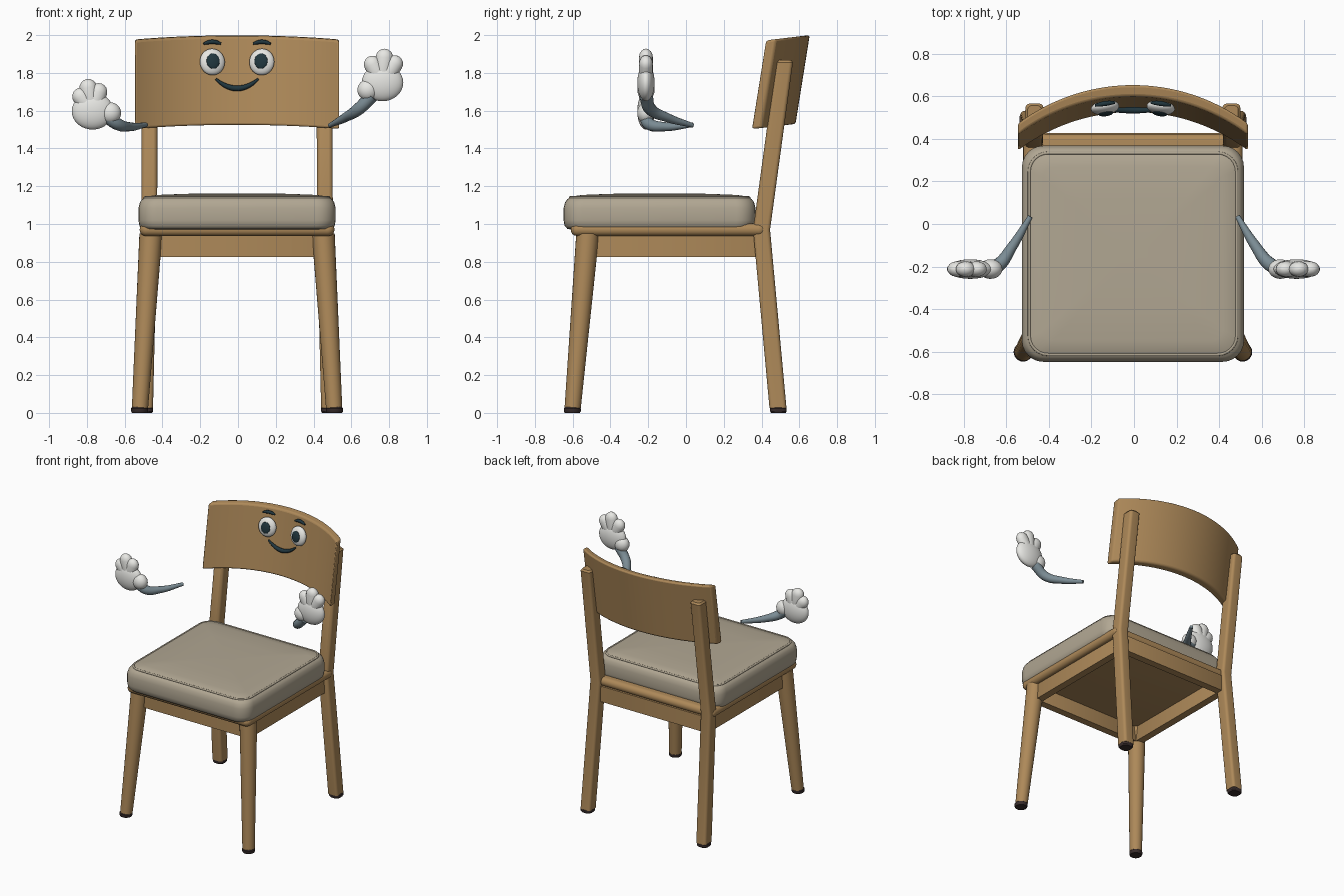
import bpy, bmesh, math
from mathutils import Vector, Euler

if "Cube" in bpy.data.objects:
    bpy.data.objects.remove(bpy.data.objects["Cube"], do_unlink=True)


def material(name, rgb):
    m = bpy.data.materials.new(name)
    m.use_nodes = True
    m.diffuse_color = (*rgb, 1)
    m.node_tree.nodes["Principled BSDF"].inputs["Base Color"].default_value = (*rgb, 1)
    return m


WOOD = material("oak wood", (0.42, 0.25, 0.10))
FABRIC = material("taupe fabric", (0.44, 0.385, 0.29))
RUBBER = material("rubber", (0.04, 0.026, 0.025))
WHITE = material("white", (0.80, 0.80, 0.77))
INK = material("dark teal", (0.015, 0.037, 0.048))
SLEEVE = material("blue grey", (0.20, 0.265, 0.30))


def finish(ob, mat, angle=35):
    ob.data.materials.clear()
    ob.data.materials.append(mat)
    bpy.ops.object.select_all(action="DESELECT")
    ob.select_set(True)
    bpy.context.view_layer.objects.active = ob
    bpy.ops.object.shade_smooth_by_angle(angle=math.radians(angle))
    return ob


def mesh_object(name, bm, mat, angle=35):
    bmesh.ops.recalc_face_normals(bm, faces=bm.faces[:])
    me = bpy.data.meshes.new(name)
    bm.to_mesh(me)
    bm.free()
    ob = bpy.data.objects.new(name, me)
    bpy.context.collection.objects.link(ob)
    return finish(ob, mat, angle)


def rounded_rect(cx, cy, z, hx, hy, r, seg=6):
    """Horizontal ring of points; r equal to hx and hy gives a circle."""
    ring = []
    for k, (sx, sy) in enumerate([(1, 1), (-1, 1), (-1, -1), (1, -1)]):
        for i in range(seg + 1):
            a = (k + i / seg) * math.pi / 2
            ring.append(Vector((cx + sx * (hx - r) + r * math.cos(a),
                                cy + sy * (hy - r) + r * math.sin(a), z)))
    return ring


def loft(name, rings, mat, angle=35):
    bm = bmesh.new()
    rows = [[bm.verts.new(p) for p in ring] for ring in rings]
    n = len(rows[0])
    for a, b in zip(rows, rows[1:]):
        for i in range(n):
            bm.faces.new((a[i], a[(i + 1) % n], b[(i + 1) % n], b[i]))
    bm.faces.new(rows[0][::-1])
    bm.faces.new(rows[-1])
    bmesh.ops.remove_doubles(bm, verts=bm.verts[:], dist=1e-5)
    return mesh_object(name, bm, mat, angle)


def box(name, center, half, mat, bevel=0.008):
    x, y, z = center
    hx, hy, hz = half
    return loft(name, [rounded_rect(x, y, z + s * hz, hx, hy, bevel, 2) for s in (-1, 1)], mat)


def tube(name, points, radii, mat, cyclic=False, smooth=True):
    cu = bpy.data.curves.new(name, "CURVE")
    cu.dimensions = "3D"
    cu.bevel_depth = 1
    cu.bevel_resolution = 4
    cu.use_fill_caps = True
    sp = cu.splines.new("BEZIER" if smooth else "POLY")
    pts = sp.bezier_points if smooth else sp.points
    pts.add(len(points) - 1)
    for p, co, r in zip(pts, points, radii):
        p.radius = r
        if smooth:
            p.co = co
            p.handle_left_type = p.handle_right_type = "AUTO"
        else:
            p.co = (*co, 1)
    sp.use_cyclic_u = cyclic
    ob = bpy.data.objects.new(name, cu)
    bpy.context.collection.objects.link(ob)
    bpy.ops.object.select_all(action="DESELECT")
    ob.select_set(True)
    bpy.context.view_layer.objects.active = ob
    bpy.ops.object.convert(target="MESH")
    return finish(bpy.context.object, mat, 60)


def ball(name, center, scale, mat, rot=(0, 0, 0)):
    bm = bmesh.new()
    bmesh.ops.create_uvsphere(bm, u_segments=28, v_segments=16, radius=1)
    ob = mesh_object(name, bm, mat, 180)
    ob.location, ob.scale, ob.rotation_euler = center, scale, rot
    return ob


before = set(bpy.data.objects)

# Legs and feet
for s, side in ((1, "left"), (-1, "right")):
    loft(f"front_leg_{side}", [rounded_rect(s * x, y, z, r, r, r)
         for x, y, z, r in [(0.514, -0.6, 0.025, 0.043), (0.456, -0.52, 0.95, 0.061)]], WOOD)
    loft(f"front_foot_{side}", [rounded_rect(s * 0.516, -0.602, z, r, r, r)
         for z, r in [(0, 0.04), (0.008, 0.045), (0.024, 0.045), (0.03, 0.04)]], RUBBER)
    path = [(0.487, 0.487, 0.025, 0), (0.465, 0.4, 0.97, 0),
            (0.463, 0.521, 1.855, 0), (0.463, 0.522, 1.868, 0.01)]
    loft(f"rear_leg_{side}", [rounded_rect(s * x, y, z, 0.042 - i, 0.045 - i, 0.02)
         for x, y, z, i in path], WOOD)
    loft(f"rear_foot_{side}", [rounded_rect(s * 0.489, 0.489, z, r, r, 0.03)
         for z, r in [(0, 0.039), (0.008, 0.044), (0.024, 0.044), (0.03, 0.039)]], RUBBER)
    box(f"side_apron_{side}", (s * 0.45, -0.06, 0.885), (0.027, 0.44, 0.059), WOOD)

# Seat base
box("front_apron", (0, -0.515, 0.885), (0.43, 0.027, 0.059), WOOD)
box("rear_apron", (0, 0.4, 0.885), (0.43, 0.027, 0.059), WOOD)
frame_levels = []
for k in range(9):
    a = math.pi * (k / 8 - 0.5)
    inset = 0.03 * (1 - math.cos(a))
    frame_levels.append(rounded_rect(0, -0.093, 0.97 + 0.033 * math.sin(a),
                                     0.516 - inset, 0.517 - inset, 0.04 - inset))
loft("seat_frame", frame_levels, WOOD, 60)

# Cushion with piping
loft("cushion", [rounded_rect(0, -0.14, z, 0.522 - i, 0.508 - i, max(0.1 - 0.5 * i, 0.03))
     for i, z in [(0.06, 0.968), (0.02, 0.974), (0.005, 0.99), (0, 1.02), (0, 1.085),
                  (0.008, 1.115), (0.02, 1.132), (0.045, 1.146), (0.1, 1.154),
                  (0.25, 1.16), (0.45, 1.162)]], FABRIC, 60)
ring = rounded_rect(0, -0.14, 1.14, 0.488, 0.474, 0.09)
tube("cushion_piping", ring, [0.007] * len(ring), FABRIC, cyclic=True, smooth=False)

# Curved backrest
R, LEAN, THICK = 0.9, 0.16, 0.055


def back_y(x, z):
    """Front surface of the backrest."""
    return 0.6 - (R - math.sqrt(R * R - x * x)) - LEAN * (2.0 - z)


rings = []
for i in range(33):
    x = -0.541 + 1.082 * i / 32
    ring = []
    for z, dy in [(1.53, 0), (1.53, THICK), (2.0, THICK), (2.0, 0)]:
        y = back_y(x, z) + dy
        ring.append(Vector((x, y, z - 0.12 * (0.655 - LEAN * (2.0 - z) - y))))
    rings.append(ring)
back = loft("backrest", rings, WOOD)
bev = back.modifiers.new("soft edges", "BEVEL")
bev.width, bev.segments, bev.angle_limit = 0.012, 3, math.radians(40)


# Face
def on_back(x, z, out):
    return Vector((x, back_y(x, z) - out, z))


for s, side in ((1, "left"), (-1, "right")):
    x, z = s * 0.131, 1.858
    rot = Euler((-math.atan(LEAN), 0, -math.asin(x / R)))
    ball(f"eye_{side}", on_back(x, z, 0.02), (0.067, 0.033, 0.071), WHITE, rot)
    out = Vector((0, -0.029, 0))
    out.rotate(rot)
    ball(f"pupil_{side}", on_back(x, z, 0.02) + out, (0.035, 0.011, 0.041), INK, rot)
    ts = [-1, -0.5, 0, 0.5, 1]
    tube(f"eyebrow_{side}", [on_back(x + 0.046 * t, 1.964 - 0.01 * t * t, 0.018) for t in ts],
         [0.006 + 0.006 * (1 - t * t) for t in ts], INK)
ts = [i / 4 - 1 for i in range(9)]
tube("mouth", [on_back(0.113 * t, 1.768 - 0.05 * (1 - t * t), 0.02) for t in ts],
     [0.006 + 0.009 * (1 - t * t) for t in ts], INK)

for ob in set(bpy.data.objects) - before:
    ob.location.x -= 0.005


# Arms and gloved hands
def finger(name, base, tip, r):
    a, b = Vector((base[0], -0.212, base[1])), Vector((tip[0], -0.212, tip[1]))
    d = (b - a).normalized()
    steps = [k / 4 * math.pi / 2 for k in range(5)]
    spine = [(a - d * r * math.cos(t), r * max(math.sin(t), 0.05)) for t in steps]
    spine += [(b + d * r * math.sin(t), r * max(math.cos(t), 0.05)) for t in steps]
    side = Vector((d.z, 0, -d.x))
    loft(name, [[c + side * q * math.cos(k * math.pi / 8)
                 + Vector((0, 0.8 * q * math.sin(k * math.pi / 8), 0))
                 for k in range(16)] for c, q in spine], WHITE, 180)


def hand(side, palm, thumb, fingers):
    ball(f"palm_{side}", (palm[0], -0.212, palm[1]), (0.11, 0.046, 0.098), WHITE)
    ball(f"thumb_{side}", (thumb[0], -0.212, thumb[1]), (0.056, 0.046, 0.056), WHITE)
    for k, tip in enumerate(fingers):
        base = Vector(palm).lerp(Vector(tip), 0.45)
        finger(f"finger_{side}_{k + 1}", base, tip, 0.046)


hand("left", (0.765, 1.748), (0.688, 1.71), [(0.712, 1.845), (0.775, 1.882), (0.828, 1.848)])
hand("right", (-0.77, 1.598), (-0.675, 1.588), [(-0.832, 1.675), (-0.793, 1.722), (-0.738, 1.7)])
widths = [0.012, 0.024, 0.033, 0.036]
tube("arm_left", [(0.487, 0.035, 1.522), (0.565, -0.095, 1.562),
                  (0.64, -0.19, 1.61), (0.71, -0.212, 1.68)], widths, SLEEVE)
tube("arm_right", [(-0.487, 0.035, 1.525), (-0.575, -0.11, 1.515),
                   (-0.64, -0.195, 1.53), (-0.7, -0.212, 1.575)], widths, SLEEVE)
